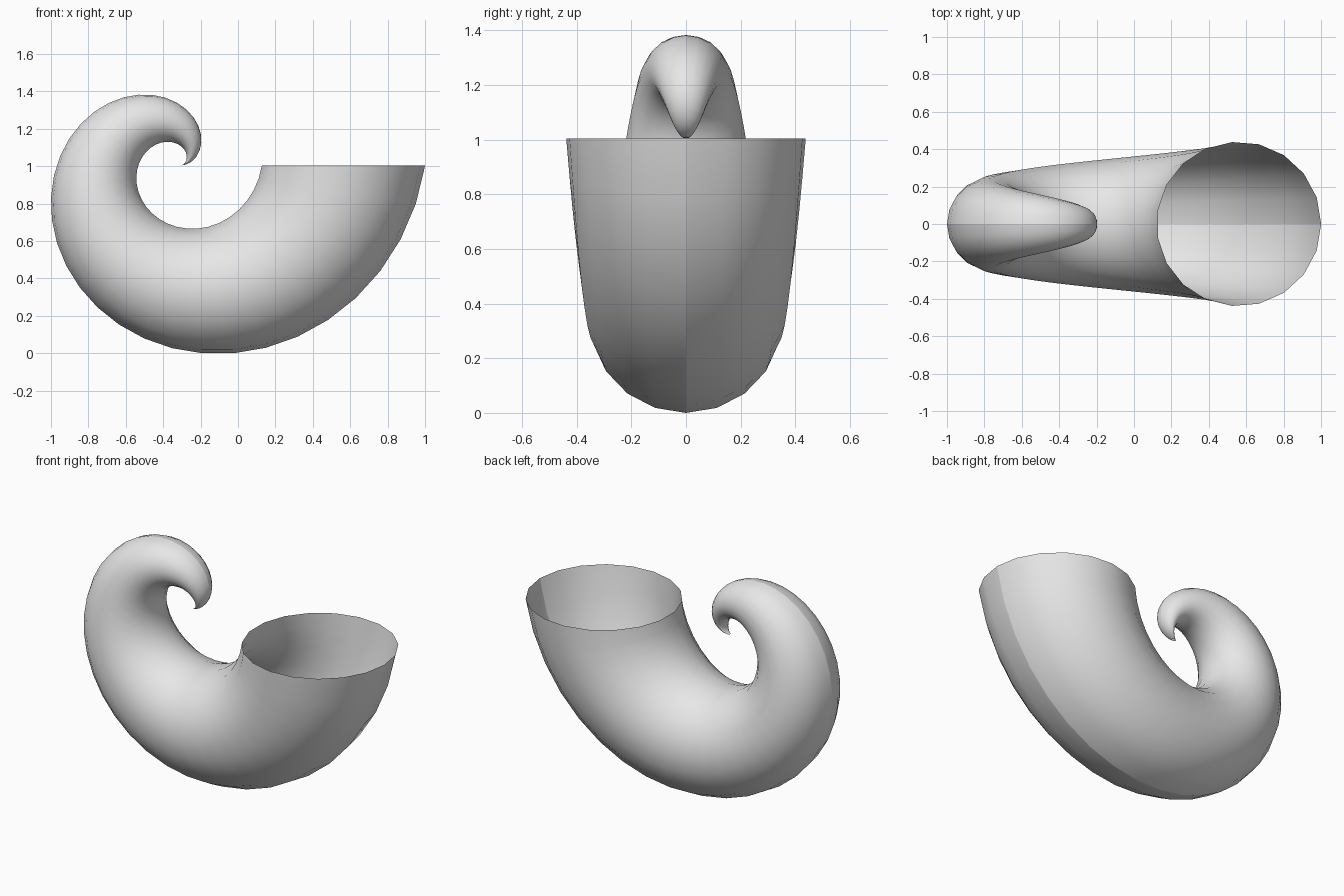
import bpy, bmesh, math

if "Cube" in bpy.data.objects:
    bpy.data.objects.remove(bpy.data.objects["Cube"])

SIDES, TURN = 19, 39            # sides of the round section, steps in a full turn
RINGS = 39                      # last ring stops one step short of the spiral centre
CX, CZ = -0.313, 1.003          # spiral centre
DIST, RADIUS = 0.874, 0.4395    # mouth centre distance and mouth radius

bm = bmesh.new()

# Rings shrink steadily toward the spiral centre while turning about it
rings = []
for i in range(RINGS):
    t = math.tau * i / TURN
    s = 1 - i / TURN
    ring = []
    for j in range(SIDES):
        a = math.tau * j / SIDES
        rho = s * (DIST + RADIUS * math.cos(a))
        ring.append(bm.verts.new((CX + rho * math.cos(t),
                                  s * RADIUS * math.sin(a),
                                  CZ - rho * math.sin(t))))
    rings.append(ring)

# Skin between rings, mouth left open
for r0, r1 in zip(rings, rings[1:]):
    for j in range(SIDES):
        k = (j + 1) % SIDES
        bm.faces.new((r0[j], r1[j], r1[k], r0[k])).smooth = True

# Crisp seam along the outer ridge
for r0, r1 in zip(rings, rings[1:]):
    bm.edges.get((r0[0], r1[0])).smooth = False

mesh = bpy.data.meshes.new("spiral_horn")
bm.to_mesh(mesh)
bm.free()

grey = bpy.data.materials.new("light grey")
grey.diffuse_color = (0.8, 0.8, 0.8, 1)
grey.use_nodes = True
grey.node_tree.nodes["Principled BSDF"].inputs["Base Color"].default_value = grey.diffuse_color
mesh.materials.append(grey)

horn = bpy.data.objects.new("spiral_horn", mesh)
bpy.context.collection.objects.link(horn)
